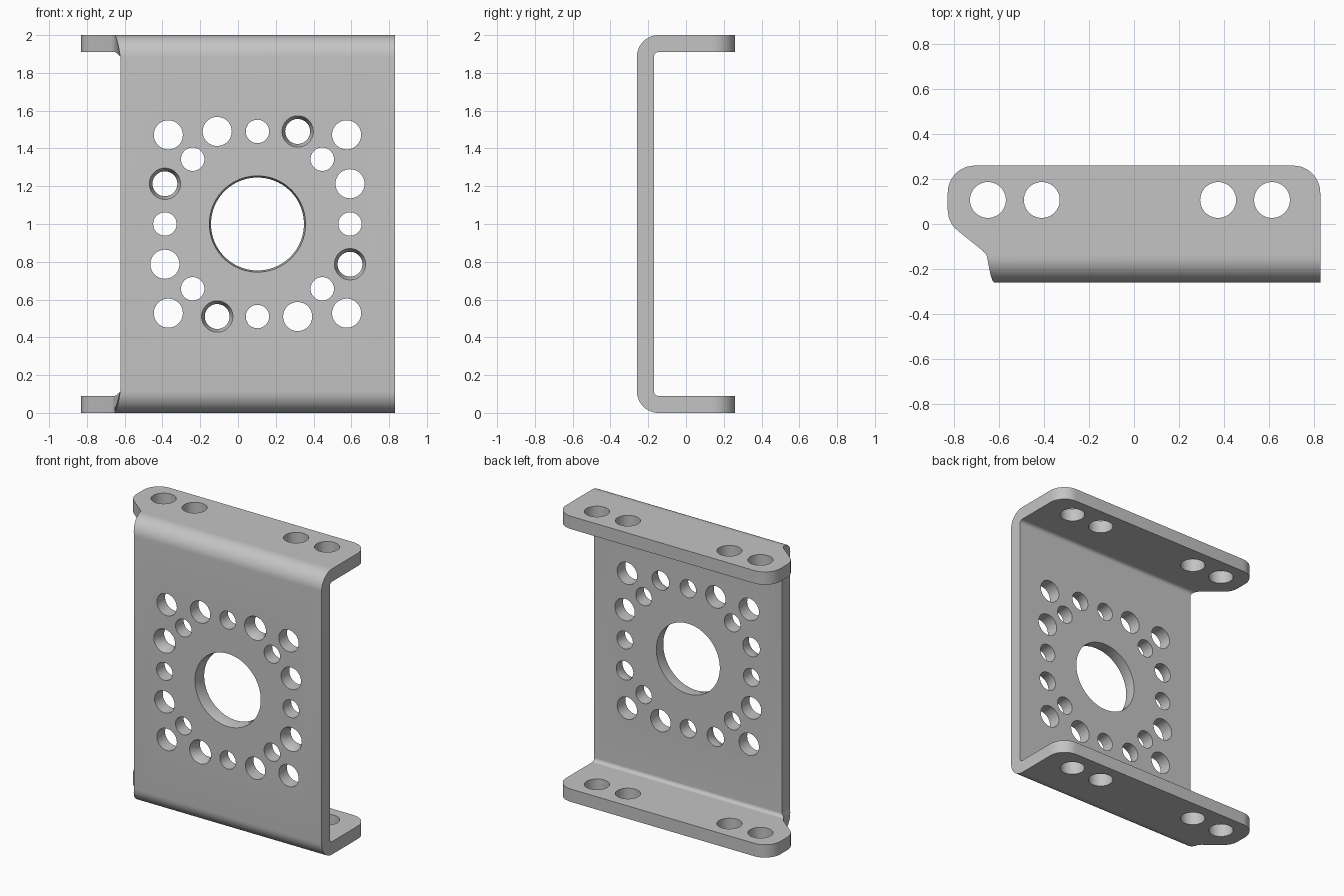
import bpy, bmesh
from math import sin, cos, pi, radians
from mathutils import Matrix, Vector

if "Cube" in bpy.data.objects:
    bpy.data.objects.remove(bpy.data.objects["Cube"], do_unlink=True)

steel = bpy.data.materials.new("grey metal")
steel.use_nodes = True
GREY = (0.55, 0.55, 0.55, 1)
steel.diffuse_color = GREY
steel.node_tree.nodes["Principled BSDF"].inputs["Base Color"].default_value = GREY

FRONT, BACK, RIGHT, LEFT = -0.26, 0.26, 0.83, -0.83
SHEET = 0.09                 # sheet thickness
R_OUT, R_IN = 0.115, 0.025   # bend radii
CORNER = 0.12                # flange corner radius
WEB_X = -0.623               # narrow edge of the web
MID = 0.103                  # centre of the hole pattern


def new_object(name, bm):
    bmesh.ops.recalc_face_normals(bm, faces=bm.faces)
    mesh = bpy.data.meshes.new(name)
    bm.to_mesh(mesh)
    bm.free()
    mesh.materials.append(steel)
    ob = bpy.data.objects.new(name, mesh)
    bpy.context.collection.objects.link(ob)
    return ob


# Sections of the upper half: outer (y, z), inner (y, z), left x, right x
sections = []
by, bz = FRONT + R_OUT, 2 - R_OUT
for i in range(13):          # bend, flaring towards the flange
    a = radians(90 * i / 12)
    outer = (by - R_OUT * cos(a), bz + R_OUT * sin(a))
    inner = (by - R_IN * cos(a), bz + R_IN * sin(a))
    sections.append((outer, inner, WEB_X - 0.032 * i / 12, RIGHT))


def flange(y, left, right=RIGHT):
    sections.append(((y, 2), (y, 2 - SHEET), left, right))


for y, x in ((-0.132, -0.662), (-0.118, -0.675), (-0.03, -0.785),
             (-0.013, -0.803), (0.01, -0.818), (0.035, -0.827), (0.06, LEFT)):
    flange(y, x)
for i in range(13):          # rounded rear corners
    a = radians(90 * i / 12)
    inset = CORNER * (1 - cos(a))
    flange(BACK - CORNER + CORNER * sin(a), LEFT + inset, RIGHT - inset)

# Mirror the sections to the lower half
flip = lambda p: (p[0], 2 - p[1])
sections = [(flip(o), flip(n), l, r) for o, n, l, r in reversed(sections)] + sections

# Bent sheet lofted through the sections
bm = bmesh.new()
rings = [[bm.verts.new((x, *p)) for x, p in ((l, o), (r, o), (r, n), (l, n))]
         for o, n, l, r in sections]
for a, b in zip(rings, rings[1:]):
    for k in range(4):
        j = (k + 1) % 4
        bm.faces.new((a[k], a[j], b[j], b[k]))
bm.faces.new(rings[0])
bm.faces.new(rings[-1])
# merge the flat strips into single faces
bmesh.ops.dissolve_limit(bm, angle_limit=radians(0.5), verts=bm.verts, edges=bm.edges)
bracket = new_object("bracket", bm)

# Cutters for all holes
bm = bmesh.new()


def cutter(centre, axis, r1, r2, depth, segments):
    rot = Vector((0, 0, 1)).rotation_difference(Vector(axis)).to_matrix().to_4x4()
    bmesh.ops.create_cone(bm, cap_ends=True, segments=segments, radius1=r1, radius2=r2,
                          depth=depth, matrix=Matrix.Translation(centre) @ rot)


def web_hole(u, v, r, segments=40):
    cutter((MID + u, FRONT + SHEET / 2, 1 + v), (0, 1, 0), r, r, 0.2, segments)


def countersink(u, v, r_front, r_back, depth, segments=40):
    slope = (r_front - r_back) / depth
    lead = 0.02              # start in front of the face
    cutter((MID + u, FRONT + (depth - lead) / 2, 1 + v), (0, 1, 0),
           r_front + slope * lead, r_back, depth + lead, segments)


LARGE, SMALL, SUNK = 0.077, 0.062, 0.066
web_hole(0, 0, 0.246, 80)
pattern = ((0, 0.49, SMALL), (0.343, 0.343, SMALL), (0.472, 0.472, LARGE),
           (-0.213, 0.49, LARGE), (0.213, 0.49, SUNK))
for quarter in range(4):
    c, s = round(cos(quarter * pi / 2)), round(sin(quarter * pi / 2))
    for u, v, r in pattern:
        web_hole(c * u + s * v, c * v - s * u, r)
for x in (-0.651, -0.411, 0.375, 0.615):
    for z in (SHEET / 2, 2 - SHEET / 2):
        cutter((x, 0.107, z), (0, 0, 1), 0.08, 0.08, 0.2, 40)
holes = new_object("hole_cutter", bm)

# Countersinks are a separate cutter, since they overlap the holes
bm = bmesh.new()
countersink(0, 0, 0.255, 0.246, 0.045, 80)
for u, v in ((0.213, 0.49), (0.49, -0.213), (-0.213, -0.49), (-0.49, 0.213)):
    countersink(u, v, 0.083, SUNK, 0.045)
sinks = new_object("countersink_cutter", bm)

bpy.context.view_layer.objects.active = bracket
bracket.select_set(True)
for tool in (holes, sinks):
    mod = bracket.modifiers.new(tool.name, 'BOOLEAN')
    mod.operation, mod.solver, mod.object = 'DIFFERENCE', 'EXACT', tool
    bpy.ops.object.modifier_apply(modifier=mod.name)
    bpy.data.objects.remove(tool, do_unlink=True)
bpy.ops.object.shade_smooth_by_angle(angle=radians(30))
